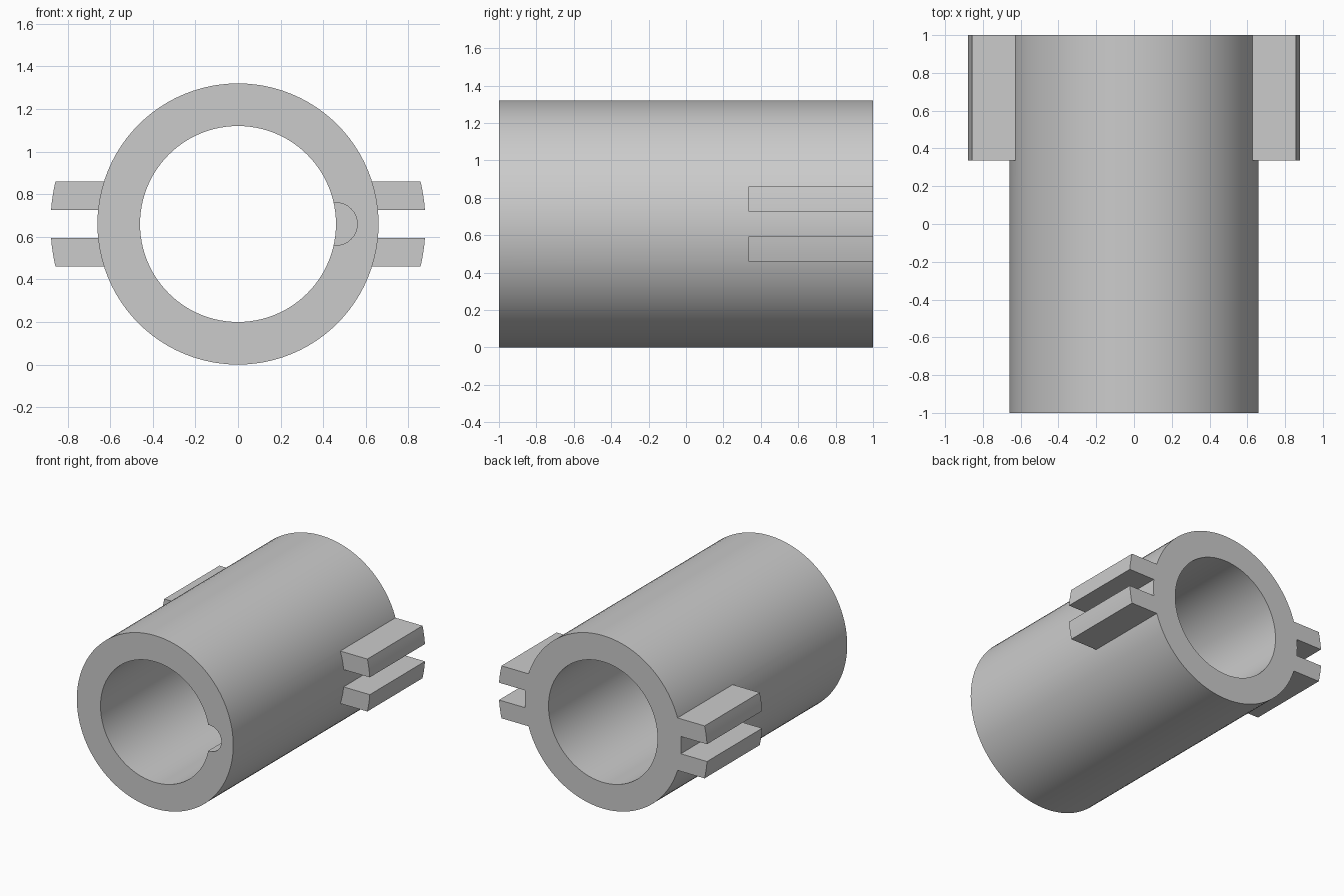
import bpy, bmesh, math

if "Cube" in bpy.data.objects:
    bpy.data.objects.remove(bpy.data.objects["Cube"], do_unlink=True)

CZ, R_OUT, R_IN, R_FIN = 0.66, 0.66, 0.46, 0.88

grey = bpy.data.materials.new("plain grey")
grey.use_nodes = True
grey.diffuse_color = (0.6, 0.6, 0.6, 1)
grey.node_tree.nodes["Principled BSDF"].inputs["Base Color"].default_value = (0.6, 0.6, 0.6, 1)


def prism(name, profile, y0, y1):
    """Extrude an (x, z) outline along y."""
    bm = bmesh.new()
    face = bm.faces.new([bm.verts.new((x, y0, z)) for x, z in profile])
    moved = bmesh.ops.extrude_face_region(bm, geom=[face])["geom"]
    verts = [v for v in moved if isinstance(v, bmesh.types.BMVert)]
    bmesh.ops.translate(bm, verts=verts, vec=(0, y1 - y0, 0))
    bmesh.ops.recalc_face_normals(bm, faces=bm.faces)
    mesh = bpy.data.meshes.new(name)
    bm.to_mesh(mesh)
    bm.free()
    mesh.materials.append(grey)
    obj = bpy.data.objects.new(name, mesh)
    bpy.context.collection.objects.link(obj)
    return obj


def circle(cx, radius, count):
    return [(cx + radius * math.cos(math.tau * i / count),
             CZ + radius * math.sin(math.tau * i / count)) for i in range(count)]


def fin_outline(side, low, high):
    """Root buried in the wall, tip curved about the tube axis."""
    tip = [low + (high - low) * i / 4 for i in range(5)]
    pts = [(0.58, low)] + [(math.sqrt(R_FIN**2 - h * h), h) for h in tip] + [(0.58, high)]
    return [(side * x, CZ + h) for x, h in pts]


def combine(target, other, operation):
    mod = target.modifiers.new(operation.lower(), 'BOOLEAN')
    mod.object, mod.operation, mod.solver = other, operation, 'EXACT'
    bpy.context.view_layer.objects.active = target
    bpy.ops.object.modifier_apply(modifier=mod.name)
    bpy.data.objects.remove(other, do_unlink=True)


# Tube with a pair of fins on each side at the rear
tube = prism("tube_body", circle(0, R_OUT, 96), -1, 1)
for side in (-1, 1):
    for low, high in ((-0.2, -0.066), (0.066, 0.2)):
        combine(tube, prism("side_fin", fin_outline(side, low, high), 0.335, 1), 'UNION')

# Bore, and the round key pocket at its front edge
combine(tube, prism("bore_cutter", circle(0, R_IN, 96), -1.1, 1.1), 'DIFFERENCE')
combine(tube, prism("pocket_cutter", circle(R_IN, 0.1, 32), -1.1, -0.67), 'DIFFERENCE')

bpy.ops.object.select_all(action='DESELECT')
tube.select_set(True)
bpy.context.view_layer.objects.active = tube
bpy.ops.object.shade_smooth_by_angle(angle=math.radians(30))
